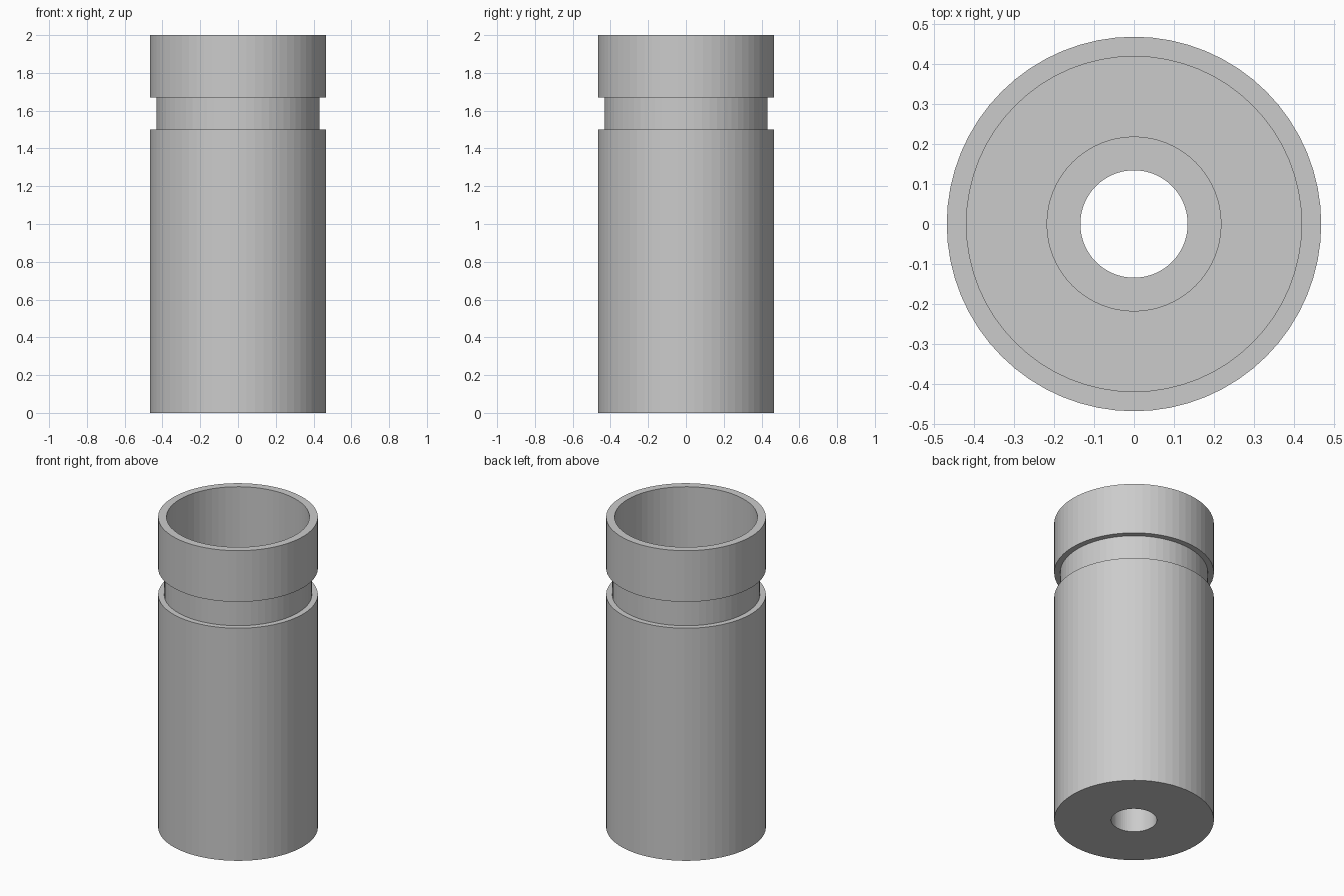
import bpy
import bmesh
from math import cos, sin, tau

if "Cube" in bpy.data.objects:
    bpy.data.objects.remove(bpy.data.objects["Cube"])

SIDES = 64


def lathe(name, profile):
    """Revolve a closed (radius, z) profile around the z axis."""
    bm = bmesh.new()
    rings = [[bm.verts.new((r * cos(tau * i / SIDES), r * sin(tau * i / SIDES), z))
              for i in range(SIDES)] for r, z in profile]
    for k, ring in enumerate(rings):
        nxt = rings[(k + 1) % len(rings)]
        for i in range(SIDES):
            j = (i + 1) % SIDES
            bm.faces.new((ring[i], ring[j], nxt[j], nxt[i]))
    bmesh.ops.recalc_face_normals(bm, faces=bm.faces)
    mesh = bpy.data.meshes.new(name)
    bm.to_mesh(mesh)
    bm.free()
    obj = bpy.data.objects.new(name, mesh)
    bpy.context.collection.objects.link(obj)
    return obj


OUTER, GROOVE, BORE, STEP, HOLE = 0.467, 0.432, 0.418, 0.217, 0.134

# Grooved sleeve: outside wall upwards, then stepped bore downwards
lathe("grooved_sleeve", [
    (HOLE, 0), (OUTER, 0),
    (OUTER, 1.5), (GROOVE, 1.5), (GROOVE, 1.67), (OUTER, 1.67),
    (OUTER, 2), (BORE, 2),
    (BORE, 0.33), (STEP, 0.33),
    (STEP, 0.17), (HOLE, 0.17),
])
